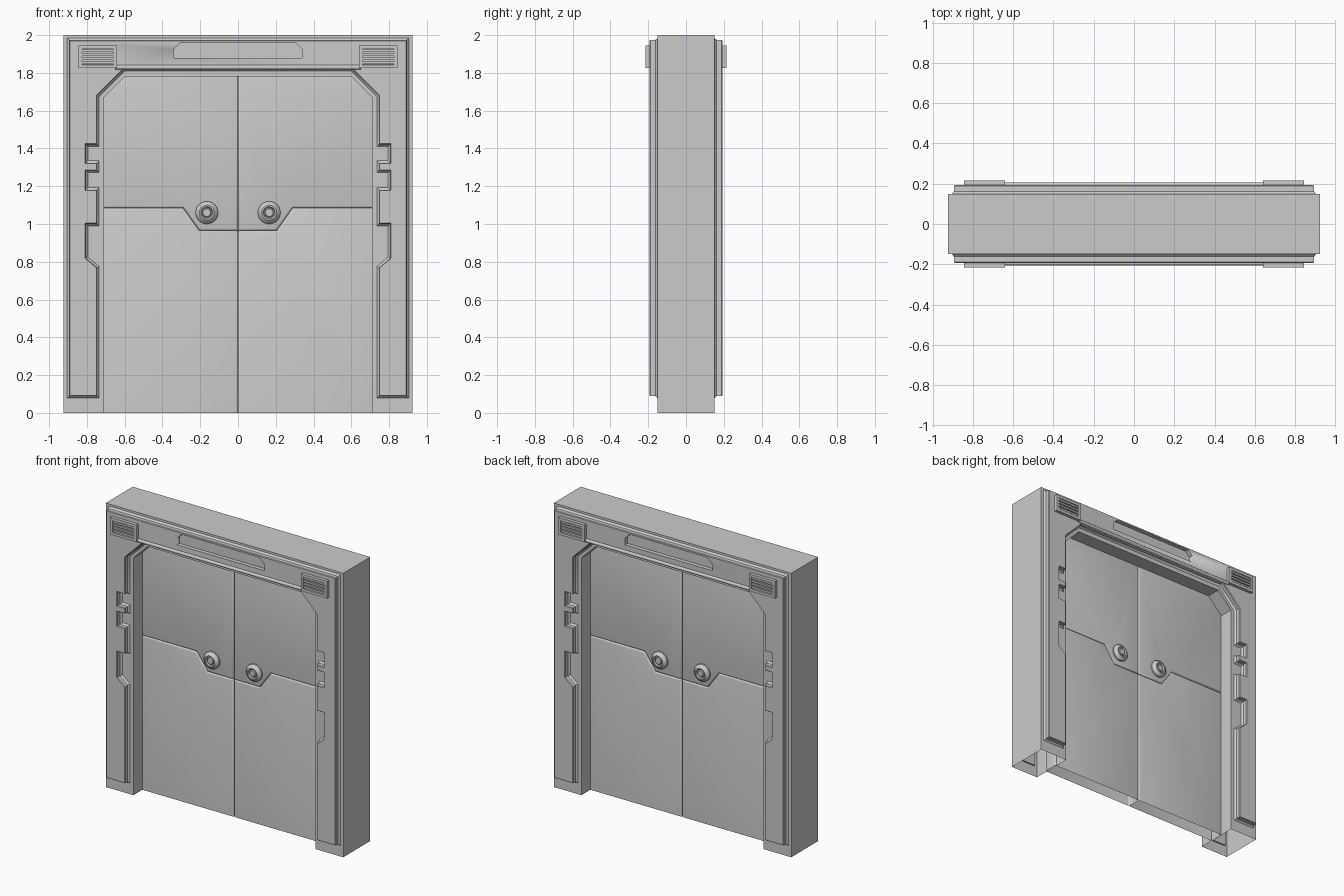
import bpy, bmesh, math

if "Cube" in bpy.data.objects:
    bpy.data.objects.remove(bpy.data.objects["Cube"])

grey = bpy.data.materials.new("metal_grey")
grey.diffuse_color = (0.6, 0.6, 0.6, 1)
grey.use_nodes = True
grey.node_tree.nodes["Principled BSDF"].inputs["Base Color"].default_value = grey.diffuse_color


def finish(name, bm, mirror=(False, True), cutter=None):
    """Turn a bmesh into a mirrored object with sharp-edged smooth shading."""
    bmesh.ops.recalc_face_normals(bm, faces=bm.faces)
    me = bpy.data.meshes.new(name)
    bm.to_mesh(me)
    bm.free()
    me.materials.append(grey)
    ob = bpy.data.objects.new(name, me)
    bpy.context.collection.objects.link(ob)
    bpy.ops.object.select_all(action='DESELECT')
    ob.select_set(True)
    bpy.context.view_layer.objects.active = ob
    bpy.ops.object.shade_smooth_by_angle(angle=math.radians(35))
    if cutter:
        b = ob.modifiers.new("recess", 'BOOLEAN')
        b.operation, b.object, b.solver = 'DIFFERENCE', cutter, 'EXACT'
    if any(mirror):
        m = ob.modifiers.new("mirror", 'MIRROR')
        m.use_axis = (mirror[0], mirror[1], False)
        m.use_mirror_merge = False
    return ob


def prism(pts, y0, y1):
    """Extrude an (x, z) outline from y0 (front) to y1; returns bmesh and front face."""
    bm = bmesh.new()
    a = [bm.verts.new((x, y0, z)) for x, z in pts]
    b = [bm.verts.new((x, y1, z)) for x, z in pts]
    front = bm.faces.new(a)
    bm.faces.new(b[::-1])
    n = len(pts)
    for i in range(n):
        bm.faces.new((a[i], b[i], b[(i + 1) % n], a[(i + 1) % n]))
    bmesh.ops.recalc_face_normals(bm, faces=bm.faces)
    return bm, front


def drop_faces(bm, test):
    faces = [f for f in bm.faces if test(f)]
    bmesh.ops.delete(bm, geom=faces, context='FACES')


def is_bottom(f):
    return all(v.co.z < 1e-4 for v in f.verts)


def both_sides(half):
    return half + [(-x, z) for x, z in reversed(half)]


def rect(x0, x1, z0, z1):
    return [(x0, z0), (x1, z0), (x1, z1), (x0, z1)]


def inset(bm, face, width, depth):
    bmesh.ops.inset_region(bm, faces=[face], thickness=width, depth=depth,
                           use_even_offset=True, use_boundary=True)


# Hollow main frame with a chamfered doorway
bm, _ = prism(both_sides([(0.6, 1.78), (0.71, 1.67), (0.71, 0), (0.925, 0), (0.925, 2)]),
              -0.15, 0.15)
drop_faces(bm, is_bottom)
finish("frame", bm, (False, False))

# Recess cutter for the header
bm, _ = prism(both_sides([(0.34, 1.878), (0.34, 1.925), (0.305, 1.96)]), -0.3, -0.165)
cutter = finish("header_recess_cutter", bm, (False, False))
cutter.hide_render = True
cutter.hide_viewport = True
cutter.display_type = 'WIRE'

# Raised trim with notched inner edge
trim = [(0.6, 1.81), (0.735, 1.675), (0.735, 1.41), (0.795, 1.41), (0.795, 1.335),
        (0.735, 1.335), (0.735, 1.272), (0.795, 1.272), (0.795, 1.192), (0.735, 1.192),
        (0.735, 0.99), (0.795, 0.99), (0.795, 0.825), (0.735, 0.775),
        (0.735, 0.078), (0.905, 0.078), (0.905, 1.985)]
bm, front = prism(both_sides(trim), -0.15, -0.14)
inset(bm, front, 0.011, 0.012)
front = bmesh.ops.extrude_discrete_faces(bm, faces=[front])["faces"][0]
for v in front.verts:
    v.co.y = -0.188
inset(bm, front, 0.004, 0.005)
finish("raised_trim", bm, cutter=cutter)

# Four interlocking door leaves with rounded front edges
seam = [(0, 0.965), (0.205, 0.965), (0.29, 1.085), (0.72, 1.085)]
leaves = {"upper_door": seam + [(0.72, 1.68), (0.61, 1.79), (0, 1.79)],
          "lower_door": [(0, 0), (0.72, 0)] + seam[::-1]}
for name, pts in leaves.items():
    bm, front = prism(pts, -0.05, 0)
    drop_faces(bm, lambda f: is_bottom(f) or all(v.co.y > -1e-4 for v in f.verts))
    rim = [e for e in bm.edges if not e.is_boundary
           and all(v.co.y < -0.049 for v in e.verts)]
    bmesh.ops.bevel(bm, geom=rim, offset=0.012, segments=3, profile=0.5, affect='EDGES')
    finish(name, bm, (True, True))

# Round door knobs: lathed profile of (radius, height)
profile = [(0.06, -0.005), (0.06, 0.01), (0.054, 0.018), (0.04, 0.03), (0.032, 0.03),
           (0.028, 0.02), (0.024, 0.02), (0.02, 0.028), (0, 0.03)]
bm = bmesh.new()
vs = [bm.verts.new((0.165 + r, -0.05 - h, 1.06)) for r, h in profile]
es = [bm.edges.new(p) for p in zip(vs, vs[1:])]
bmesh.ops.spin(bm, geom=vs + es, cent=(0.165, 0, 1.06), axis=(0, 1, 0),
               angle=math.tau, steps=24)
bmesh.ops.remove_doubles(bm, verts=bm.verts, dist=1e-5)
finish("door_knob", bm, (True, True))

# Vent boxes with a pocket and slats
bm, front = prism(rect(0.64, 0.845, 1.825, 1.945), -0.215, -0.18)
inset(bm, front, 0.018, 0)
inset(bm, front, 0.001, -0.015)
finish("vent_box", bm, (True, True))
for i in range(4):
    z = 1.853 + i * 0.0213
    bm, _ = prism(rect(0.655, 0.83, z - 0.006, z + 0.006), -0.212, -0.195)
    finish("vent_slat", bm, (True, True))

# Rod across the header between the vents
pts = [(math.cos(a) * 0.012, math.sin(a) * 0.012)
       for a in (i * math.tau / 16 for i in range(16))]
bm = bmesh.new()
ends = [[bm.verts.new((x, -0.194 + y, 1.83 + z)) for y, z in pts] for x in (-0.65, 0.65)]
for i in range(16):
    j = (i + 1) % 16
    bm.faces.new((ends[0][i], ends[0][j], ends[1][j], ends[1][i]))
finish("header_rod", bm)
